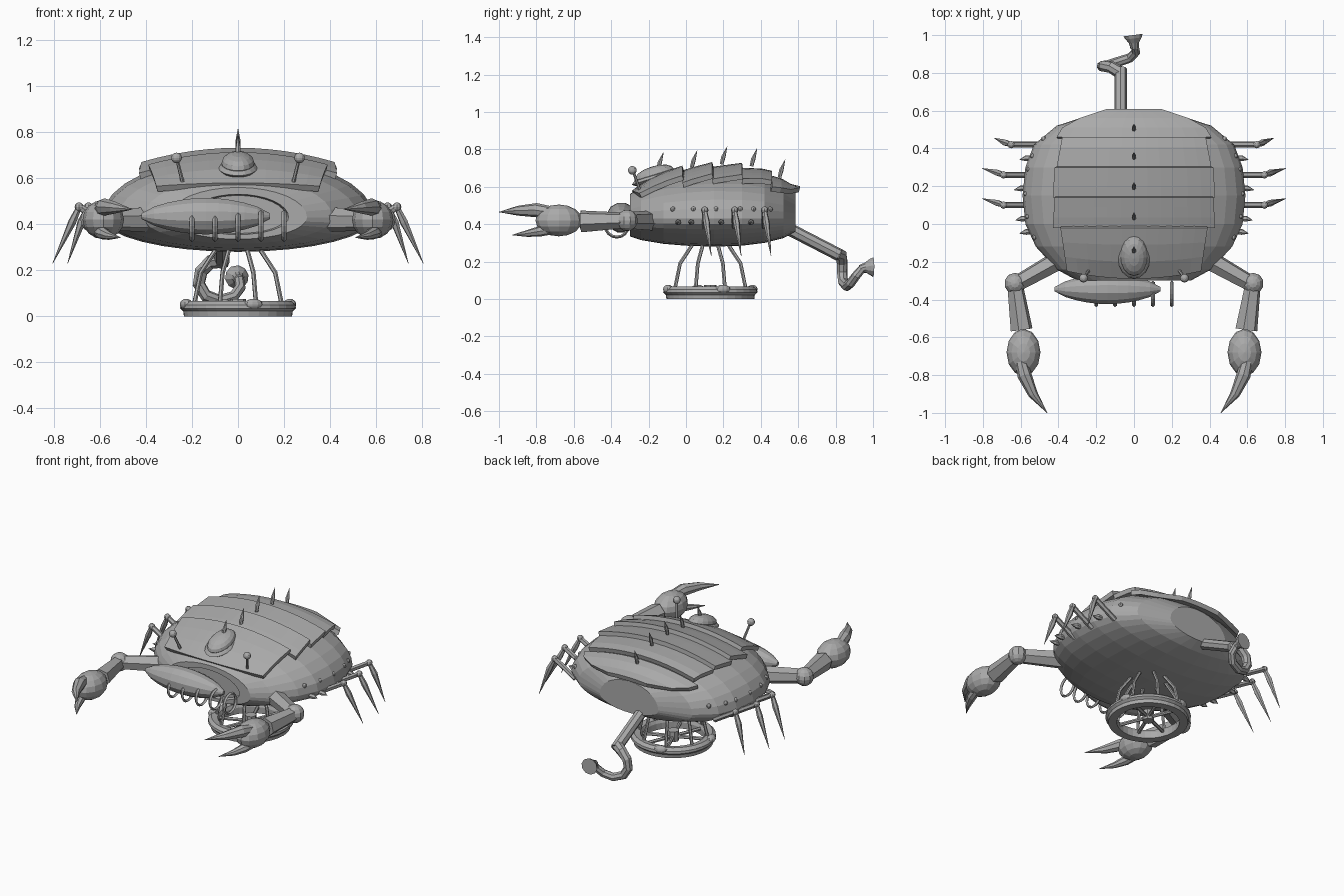
import bpy, bmesh, math
from mathutils import Vector, Matrix

if "Cube" in bpy.data.objects:
    bpy.data.objects.remove(bpy.data.objects["Cube"])

grey = bpy.data.materials.new("plain grey")
grey.use_nodes = True
grey.diffuse_color = (0.4, 0.4, 0.4, 1)
grey.node_tree.nodes["Principled BSDF"].inputs["Base Color"].default_value = (0.4, 0.4, 0.4, 1)


def finish(name, bm):
    bmesh.ops.recalc_face_normals(bm, faces=bm.faces)
    mesh = bpy.data.meshes.new(name)
    bm.to_mesh(mesh)
    bm.free()
    mesh.materials.append(grey)
    obj = bpy.data.objects.new(name, mesh)
    bpy.context.scene.collection.objects.link(obj)
    return obj


def bridge(bm, rings, closed=False):
    """Skin a list of vertex rings, capping the ends unless closed."""
    n = len(rings[0])
    pairs = list(zip(rings, rings[1:])) + ([(rings[-1], rings[0])] if closed else [])
    for a, b in pairs:
        for i in range(n):
            bm.faces.new((a[i], a[(i + 1) % n], b[(i + 1) % n], b[i]))
    if not closed:
        bm.faces.new(rings[0])
        bm.faces.new(rings[-1])


def tube(name, points, radii, sides=8):
    """Round tube through points, with one radius for each point."""
    bm = bmesh.new()
    pts = [Vector(p) for p in points]
    rings, side = [], None
    for i, p in enumerate(pts):
        d = (pts[min(i + 1, len(pts) - 1)] - pts[max(i - 1, 0)]).normalized()
        if side is None:
            side = d.orthogonal()
        side = (side - d * side.dot(d)).normalized()
        up = d.cross(side)
        turns = [math.tau * k / sides for k in range(sides)]
        rings.append([bm.verts.new(p + radii[i] * (side * math.cos(t) + up * math.sin(t))) for t in turns])
    bridge(bm, rings)
    return finish(name, bm)


def ball(name, centre, size, segments=12, rows=8, tilt=0, axis='X'):
    bm = bmesh.new()
    bmesh.ops.create_uvsphere(bm, u_segments=segments, v_segments=rows, radius=1)
    m = Matrix.Translation(centre) @ Matrix.Rotation(tilt, 4, axis) @ Matrix.Diagonal((*size, 1))
    bm.transform(m)
    return finish(name, bm)


def lathe(name, centre, profile, sides=32, axis='Z'):
    """Spin a closed (radius, height) profile around an axis."""
    bm = bmesh.new()
    rings = []
    for k in range(sides):
        t = math.tau * k / sides
        rings.append([bm.verts.new((r * math.cos(t), r * math.sin(t), z)) for r, z in profile])
    bridge(bm, rings, closed=True)
    if axis == 'X':
        bm.transform(Matrix.Rotation(math.pi / 2, 4, 'Y'))
    bm.transform(Matrix.Translation(centre))
    return finish(name, bm)


# Hull stations: y, half width, top, bottom
MID = 0.43
HULL = [(-0.30, 0.30, 0.56, 0.335), (-0.24, 0.41, 0.605, 0.315), (-0.12, 0.52, 0.65, 0.295),
        (0.0, 0.575, 0.68, 0.285), (0.15, 0.59, 0.695, 0.28), (0.3, 0.575, 0.69, 0.285),
        (0.42, 0.53, 0.665, 0.30), (0.52, 0.41, 0.62, 0.325), (0.585, 0.21, 0.565, 0.36)]


def station(y):
    y = min(max(y, HULL[0][0]), HULL[-1][0])
    for a, b in zip(HULL, HULL[1:]):
        if y <= b[0]:
            f = (y - a[0]) / (b[0] - a[0])
            return [p + f * (q - p) for p, q in zip(a, b)]


# Hull with a sunken front mouth
bm = bmesh.new()
rings = []
for y, w, top, low in [(-0.275, 0.21, 0.525, 0.36), (-0.30, 0.22, 0.53, 0.355)] + HULL:
    ring = []
    for k in range(32):
        t = math.tau * k / 32
        s = math.sin(t)
        ring.append(bm.verts.new((w * math.cos(t), y, MID + s * (top - MID if s > 0 else MID - low))))
    rings.append(ring)
bridge(bm, rings)
finish("hull", bm)


# Overlapping back plates, each lifted at its rear edge
PLATES = [(-0.25, -0.02, 0.355, 0.39), (-0.02, 0.14, 0.43, 0.42), (0.14, 0.30, 0.43, 0.42),
          (0.30, 0.46, 0.41, 0.38), (0.46, 0.61, 0.41, 0.14)]
for n, (y0, y1, w0, w1) in enumerate(PLATES):
    bm = bmesh.new()
    rows = []
    for j in range(4):
        f = j / 3
        width = w0 + (w1 - w0) * (f * f if n == 4 else f)
        row = []
        for i in range(13):
            u = i / 6 - 1
            x = width * u
            y = y0 + f * (y1 - y0)
            if n == 0:
                y -= 0.04 * (1 - f) * (1 - u * u)
            z = station(y)[2] + 0.012 + 0.026 * f - 0.35 * x * x
            row.append(bm.verts.new((x, y, z)))
        rows.append(row)
    for a, b in zip(rows, rows[1:]):
        for i in range(12):
            bm.faces.new((a[i], a[i + 1], b[i + 1], b[i]))
    plate = finish(f"back_plate_{n + 1}", bm)
    thick = plate.modifiers.new("thickness", 'SOLIDIFY')
    thick.thickness = 0.028
    thick.offset = -1

# Back spikes and cabin
for n, (y, z) in enumerate([(-0.15, 0.69), (0.03, 0.70), (0.19, 0.72), (0.35, 0.71), (0.50, 0.65)]):
    tube(f"back_spike_{n + 1}", [(0, y, z), (0, y + 0.01, z + 0.04), (0, y + 0.03, z + 0.095)], [0.01, 0.012, 0.001], 6)
ball("cabin", (0, -0.17, 0.665), (0.072, 0.11, 0.045), 16, 8, 0.3)
ball("cabin_brim", (0, -0.18, 0.645), (0.085, 0.115, 0.024), 16, 6, 0.3)

# Float bag and hoops under the mouth
stops = [i / 10 for i in range(11)]
tube("float_bag", [(-0.42 + 0.56 * f, -0.345, 0.435) for f in stops],
     [0.012 + 0.07 * math.sin(math.pi * f) ** 0.7 for f in stops], 12)
for n in range(5):
    lathe(f"hoop_{n + 1}", (-0.2 + 0.1 * n, -0.37, 0.393),
          [(0.054, 0), (0.062, -0.01), (0.07, 0), (0.062, 0.01)], 16, 'X')

# Paired parts
for side, s in (("left", 1), ("right", -1)):
    # Eye stalks
    tube(f"{side}_eye_stalk", [(s * 0.235, -0.24, 0.56), (s * 0.267, -0.285, 0.69)], [0.009, 0.007], 6)
    ball(f"{side}_eye", (s * 0.267, -0.287, 0.688), (0.023, 0.023, 0.023))

    # Claw arm
    tube(f"{side}_upper_arm", [(s * 0.38, -0.18, 0.42), (s * 0.61, -0.31, 0.42)], [0.055, 0.045], 6)
    ball(f"{side}_elbow", (s * 0.63, -0.315, 0.42), (0.057, 0.057, 0.057), 10, 8)
    tube(f"{side}_forearm", [(s * 0.627, -0.34, 0.42), (s * 0.595, -0.56, 0.415)], [0.044, 0.06], 6)
    ball(f"{side}_hand", (s * 0.585, -0.68, 0.42), (0.09, 0.125, 0.085), 12, 8)
    tube(f"{side}_upper_pincer", [(s * 0.60, -0.72, 0.465), (s * 0.58, -0.80, 0.475), (s * 0.535, -0.90, 0.472),
                                 (s * 0.46, -1.0, 0.465)], [0.03, 0.038, 0.026, 0.001])
    tube(f"{side}_lower_pincer", [(s * 0.61, -0.70, 0.375), (s * 0.59, -0.78, 0.362), (s * 0.56, -0.85, 0.35),
                                 (s * 0.51, -0.93, 0.342)], [0.026, 0.028, 0.018, 0.001])

    # Walking legs
    for n, (y, knee, tip) in enumerate([(0.10, 0.69, 0.805), (0.26, 0.69, 0.805), (0.42, 0.65, 0.74)]):
        k = Vector((s * knee, y, 0.475))
        tube(f"{side}_thigh_{n + 1}", [(s * (knee - 0.15), y, 0.385), k], [0.016, 0.016], 6)
        ball(f"{side}_knee_{n + 1}", k, (0.02, 0.02, 0.02), 8, 6)
        tube(f"{side}_shin_{n + 1}", [k, (s * (knee + 0.03), y + 0.01, 0.41), (s * tip, y + 0.035, 0.23)],
             [0.012, 0.018, 0.001], 6)

    # Studs and small thorns along the flank
    for n, y in enumerate([-0.07, 0.04, 0.16, 0.29, 0.36, 0.45]):
        x = station(y)[1] * 0.97
        ball(f"{side}_stud_{n + 1}", (s * x, y, 0.48), (0.014, 0.014, 0.014), 8, 6)
    for n, y in enumerate([-0.04, 0.03, 0.19, 0.35]):
        x = station(y)[1] - 0.01
        tube(f"{side}_thorn_{n + 1}", [(s * x, y, 0.41), (s * (x + 0.025), y - 0.002, 0.41),
                                     (s * (x + 0.06), y - 0.01, 0.41)], [0.014, 0.016, 0.001], 6)

# Hanging gondola ring
MIDDLE = Vector((0, 0.13, 0))
lathe("gondola_ring", MIDDLE, [(0.185, 0.0), (0.235, 0.0), (0.238, 0.022), (0.252, 0.035), (0.25, 0.05),
                               (0.232, 0.066), (0.195, 0.06), (0.185, 0.04)])
tube("gondola_hub", [MIDDLE + Vector((0, 0, z)) for z in (0.01, 0.075)], [0.034, 0.034])
for n in range(8):
    t = math.tau * (n + 0.5) / 8
    out = Vector((math.cos(t), math.sin(t), 0))
    spot = lambda r, z: MIDDLE + out * r + Vector((0, 0, z))
    tube(f"hanger_{n + 1}", [spot(0.205, 0.055), spot(0.175, 0.19), spot(0.09, 0.31)], [0.01, 0.01, 0.01], 6)
    if n % 4 != 3:
        tube(f"spoke_{n + 1}", [spot(0.02, 0.035), spot(0.2, 0.035)], [0.011, 0.011], 6)
for n in range(4):
    t = math.tau * n / 4 + 0.29
    ball(f"gondola_pod_{n + 1}", MIDDLE + Vector((0.235 * math.cos(t), 0.235 * math.sin(t), 0.052)),
         (0.026, 0.042, 0.024), 10, 8, t, 'Z')

# Hooked tail with a flared end
tube("tail_boom", [(-0.07, 0.52, 0.39), (-0.07, 0.82, 0.235)], [0.034, 0.034], 8)
tube("tail_hook", [(-0.07, 0.80, 0.245), (-0.12, 0.83, 0.235), (-0.16, 0.835, 0.195), (-0.17, 0.835, 0.14),
                   (-0.14, 0.84, 0.09), (-0.08, 0.86, 0.068), (-0.02, 0.88, 0.085), (0.01, 0.91, 0.125),
                   (0.005, 0.94, 0.16)],
     [0.034, 0.032, 0.03, 0.028, 0.027, 0.026, 0.025, 0.024, 0.022])
tube("tail_horn", [(0.003, 0.93, 0.16), (0, 0.96, 0.167), (-0.003, 0.985, 0.17), (-0.005, 1.0, 0.17)],
     [0.022, 0.028, 0.045, 0.052], 10)
